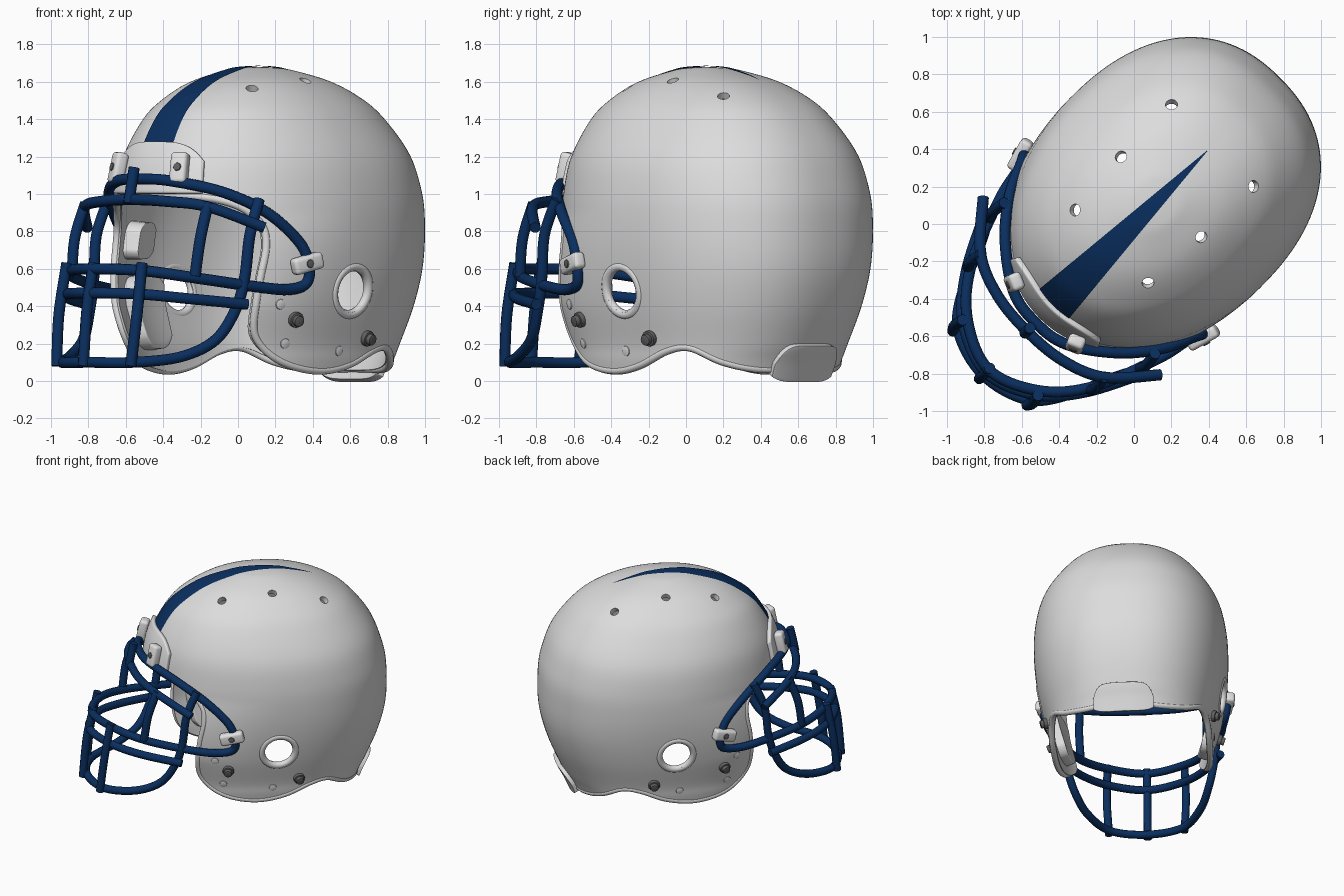
import bpy, bmesh, math
from mathutils import Vector, Matrix

if "Cube" in bpy.data.objects:
    bpy.data.objects.remove(bpy.data.objects["Cube"])

def material(name, r, g, b):
    m = bpy.data.materials.new(name)
    m.diffuse_color = (r, g, b, 1)
    m.use_nodes = True
    m.node_tree.nodes["Principled BSDF"].inputs["Base Color"].default_value = m.diffuse_color
    return m

SHELL = material("shell_grey", .72, .72, .72)
WHITE = material("fitting_white", .76, .76, .76)
BLUE = material("navy_blue", .003, .028, .115)
DARK = material("dark_metal", .12, .12, .12)

def spline(pts, n=8, cyclic=False):
    """Smooth curve through the given points."""
    k, out = len(pts), []
    get = (lambda i: pts[i % k]) if cyclic else (lambda i: pts[min(max(i, 0), k - 1)])
    for i in range(k if cyclic else k - 1):
        a, b, c, d = get(i - 1), get(i), get(i + 1), get(i + 2)
        for j in range(n):
            t = j / n
            out.append(tuple(.5 * (2*q + (r-p)*t + (2*p-5*q+4*r-s)*t*t + (3*q-p-3*r+s)*t**3)
                             for p, q, r, s in zip(a, b, c, d)))
    return out if cyclic else out + [tuple(pts[-1])]

# Shell sections: height, centre, front length, half width (helmet built facing -y, turned at the end)
ROWS = spline([(-.06, .19, .70, .57), (.1, .2, .765, .602), (.2, .21, .81, .617), (.4, .22, .89, .668),
               (.6, .23, .935, .703), (.8, .235, .94, .718), (1, .235, .92, .71), (1.2, .215, .855, .665),
               (1.4, .18, .71, .55), (1.51, .17, .58, .45), (1.6, .16, .41, .32),
               (1.66, .155, .2, .16), (1.675, .15, .1, .08), (1.68, .15, 0, 0)], 6)

def ring(z):
    for p, q in zip(ROWS, ROWS[1:]):
        if z <= q[0]:
            t = (z - p[0]) / max(q[0] - p[0], 1e-6)
            return [p[i] + (q[i] - p[i]) * t for i in (1, 2, 3)]
    return ROWS[-1][1:]

def shape(z, back):
    """Length factor and roundness exponent of the front or back half of a section."""
    if back:
        t = min(1, max(0, (z - 1.05) / .5))
        return .925 + .075 * t * t * (3 - 2 * t), 2.3
    return 1, 2 + .5 * min(1, max(0, (.9 - z) / .5))

def raw(a, z):
    c, l, w = ring(z)
    f, e = shape(z, math.cos(a) < 0)
    power = lambda x: math.copysign(abs(x) ** (2 / e), x)
    return Vector((w * power(math.sin(a)), c - l * f * power(math.cos(a)), z))

def point(a, z, off=0):
    """Point on the shell at angle a from the front, moved out along the normal."""
    n = (raw(a + .01, z) - raw(a - .01, z)).cross(raw(a, z + .01) - raw(a, z - .01)).normalized()
    return raw(a, z) + n * off, n

def angle(v, z):
    c, l, w = ring(z)
    f, e = shape(z, v > c)
    return math.acos(math.copysign(min(1, abs(c - v) / (l * f)) ** (e / 2), c - v))

def crown(u, v, grow=1.0):
    """Point on the upper shell above (u, v)."""
    lo, hi = .9, 1.68
    for _ in range(30):
        z = (lo + hi) / 2
        c, l, w = ring(z)
        f, e = shape(z, v > c)
        inside = l > 1e-4 and abs(u / w)**e + abs((v - c) / (l * f))**e < 1
        lo, hi = (z, hi) if inside else (lo, z)
    o = Vector((0, .2, .8))
    return o + (Vector((u, v, lo)) - o) * grow

def finish(o, mat, name):
    """Apply modifiers, colour and smooth."""
    bpy.context.view_layer.update()
    me = bpy.data.meshes.new_from_object(o.evaluated_get(bpy.context.evaluated_depsgraph_get()))
    me.transform(o.matrix_world)
    bpy.data.objects.remove(o)
    o = bpy.data.objects.new(name, me)
    bpy.context.collection.objects.link(o)
    me.materials.clear()
    me.materials.append(mat)
    bpy.ops.object.select_all(action='DESELECT')
    o.select_set(True)
    bpy.context.view_layer.objects.active = o
    bpy.ops.object.shade_smooth_by_angle(angle=math.radians(40))

def mesh(name, verts, faces):
    me = bpy.data.meshes.new(name)
    me.from_pydata(verts, [], faces)
    bm = bmesh.new()
    bm.from_mesh(me)
    bmesh.ops.remove_doubles(bm, verts=bm.verts, dist=1e-5)
    bmesh.ops.recalc_face_normals(bm, faces=bm.faces)
    bm.to_mesh(me)
    o = bpy.data.objects.new(name, me)
    bpy.context.collection.objects.link(o)
    return o

def grid(name, rows):
    n = len(rows[0])
    return mesh(name, [p for r in rows for p in r],
                [(i*n+j, i*n+j+1, i*n+n+j+1, i*n+n+j) for i in range(len(rows)-1) for j in range(n-1)])

def tube(name, pts, r, mat, cyclic=False):
    cu = bpy.data.curves.new(name, 'CURVE')
    cu.dimensions, cu.bevel_depth, cu.bevel_resolution, cu.use_fill_caps = '3D', r, 3, True
    s = cu.splines.new('POLY')
    s.points.add(len(pts) - 1)
    for q, p in zip(s.points, pts):
        q.co = (*p, 1)
    s.use_cyclic_u = cyclic
    o = bpy.data.objects.new(name, cu)
    bpy.context.collection.objects.link(o)
    finish(o, mat, name)

def flip(pts):
    return [(-p[0], p[1], p[2]) for p in pts]

def plate(name, a0, a1, zlo, zhi, off, thick, mat, bevel=.012):
    """Curved plate that follows the shell; positive thickness grows outward."""
    n, m, v, f = 25, 13 * 25, [], []
    for d in (off, off + thick):
        for j in range(13):
            for i in range(n):
                s = i / 12 - 1
                v.append(point(a0 + (a1 - a0) * i / 24, zlo(s) + (zhi(s) - zlo(s)) * j / 12, d)[0])
    for i in range(12):
        for j in range(24):
            q = (i*n+j, i*n+j+1, i*n+n+j+1, i*n+n+j)
            f += [q, tuple(x + m for x in q)]
    edge = [*range(n), *[i*n+n-1 for i in range(1, 13)], *[12*n+j for j in range(23, -1, -1)],
            *[i*n for i in range(11, 0, -1)]]
    f += [(p, q, q + m, p + m) for p, q in zip(edge, edge[1:] + edge[:1])]
    o = mesh(name, v, f)
    b = o.modifiers.new("round", 'BEVEL')
    b.width, b.segments, b.angle_limit = bevel, 3, math.radians(50)
    finish(o, mat, name)

def frame(a, z, off, twist=0):
    p, n = point(a, z, off)
    x = Vector((0, 0, 1)).cross(n).normalized()
    m = Matrix((x, n.cross(x), n)).transposed().to_4x4()
    return Matrix.Translation(p) @ m @ Matrix.Rotation(twist, 4, 'Z')

def cylinder(name, mtx, r, h, mat):
    bpy.ops.mesh.primitive_cylinder_add(vertices=28, radius=r, depth=h)
    o = bpy.context.object
    o.matrix_world = mtx
    b = o.modifiers.new("round", 'BEVEL')
    b.width, b.segments = .006, 2
    finish(o, mat, name)

def clip(name, a, z, off, size, twist):
    bpy.ops.mesh.primitive_cube_add(size=1)
    o = bpy.context.object
    o.data.transform(frame(a, z, off, twist) @ Matrix.Diagonal((*size, 1)))
    b = o.modifiers.new("round", 'BEVEL')
    b.width, b.segments = .022, 4
    finish(o, WHITE, name)
    cylinder(name + "_bolt", frame(a, z, off + size[2] / 2, twist), .022, .015, DARK)

# Shell, cut by the side profile, the ear holes and the vents
SEG = 128
shell = grid("shell", [[raw(2 * math.pi * i / SEG, z) for i in range(SEG + 1)] for z, *_ in ROWS])
sol = shell.modifiers.new("wall", 'SOLIDIFY')
sol.thickness, sol.offset = .04, -1
EDGE = spline([(.9, .06), (.83, .06), (.72, .1), (.58, .175), (.44, .16), (.25, .085), (.06, .053), (-.13, .075),
               (-.27, .135), (-.37, .24), (-.4, .38), (-.39, .55), (-.36, .72), (-.37, .83), (-.44, .92),
               (-.55, .975), (-.69, 1.0)], 8)
prof = [(1.6, .06)] + EDGE + [(-1.6, 1.0), (-1.6, -.5), (1.6, -.5)]
k = len(prof)
cutters = [mesh("opening_cutter", [(x, v, z) for x in (-1.5, 1.5) for v, z in prof],
                [tuple(range(k)), tuple(range(k, 2*k))] + [(i, (i+1) % k, (i+1) % k + k, i + k) for i in range(k)])]
bpy.ops.mesh.primitive_cylinder_add(vertices=48, radius=.113, depth=3, location=(0, .19, .48),
                                    rotation=(0, math.pi/2, 0))
cutters.append(bpy.context.object)
for s in (-1, 1):
    for u, v in ((.31, .594), (.304, .205), (.276, -.17)):
        # vents follow the shell normal
        d = Vector((s * u * 1.1, (v - .17) * .9, .75))
        bpy.ops.mesh.primitive_cylinder_add(vertices=24, radius=.032, depth=.3, location=crown(s * u, v))
        c = bpy.context.object
        c.rotation_euler = d.to_track_quat('Z', 'Y').to_euler()
        cutters.append(c)
for c in cutters:
    c.hide_render = True
    b = shell.modifiers.new("cut", 'BOOLEAN')
    b.operation, b.object, b.solver = 'DIFFERENCE', c, 'EXACT'
finish(shell, SHELL, "shell")
for c in cutters:
    bpy.data.objects.remove(c)

# Rolled rim and raised ear rings
side = [tuple(point(angle(v, z), z, -.015)[0]) for v, z in EDGE]
tube("shell_rim", side + flip(side[::-1]), .022, SHELL, True)
ear = []
for i in range(48):
    t = math.tau * i / 48
    v, z = .19 + .13 * math.cos(t), .48 + .13 * math.sin(t)
    ear.append(tuple(point(angle(v, z), z, -.018)[0]))
tube("ear_ring_right", ear, .026, SHELL, True)
tube("ear_ring_left", flip(ear), .026, SHELL, True)

# Tapered stripe over the crown
stripe = [[crown(.112 * (1 - i / 60) * j / 4, -.61 + 1.18 * i / 60, 1.007) for j in range(-4, 5)]
          for i in range(60)]
finish(grid("crown_stripe", stripe), BLUE, "crown_stripe")

# Brow plate, nape bumper and inner pads
flat = lambda h: lambda s: h
plate("brow_plate", -.47, .47, flat(1.0), lambda s: 1.17 + .1 * (1 - s**4), -.005, .035, WHITE)
plate("nape_bumper", math.pi - .32, math.pi + .32, lambda s: .005 + .03 * s**4,
      lambda s: .1 + .1 * (1 - s**6), -.015, .045, SHELL, .018)
plate("brow_pad", -.7, .7, flat(1.0), flat(1.18), -.035, -.07, WHITE, .025)
for s, n in ((1, "right"), (-1, "left")):
    plate("jaw_pad_" + n, s * 1.02, s * 1.4, lambda t: .16 + .06 * t**4, lambda t: .56 - .06 * t**4,
          -.035, -.07, SHELL, .03)
    plate("temple_pad_" + n, s * .98, s * 1.24, lambda t: .65 + .05 * t**4, lambda t: .86 - .05 * t**4,
          -.035, -.09, WHITE, .04)

# Face guard bars
R = .03
loop = [(0, -.745, 1.08), (.2, -.71, 1.07), (.43, -.545, 1.01), (.58, -.36, .9), (.655, -.2, .75),
        (.68, -.145, .63), (.67, -.15, .525), (.64, -.25, .49), (.6, -.42, .5), (.46, -.77, .55),
        (.27, -.99, .59), (0, -1.1, .6)]
tube("guard_main_loop", spline(loop + flip(loop[1:-1][::-1]), 8, True), R, BLUE, True)
cross = {"guard_upper_bar": [(0, -.81, .97), (.25, -.785, .96), (.47, -.69, .93), (.67, -.47, .82)],
         "guard_lower_bar": [(0, -1.12, .47), (.27, -1.02, .465), (.45, -.82, .44), (.6, -.53, .41)],
         "guard_chin_bar": [(0, -1.14, .1), (.27, -1.06, .1), (.42, -.85, .13), (.5, -.67, .22), (.55, -.57, .38),
                            (.57, -.52, .55), (.58, -.49, .78), (.57, -.41, .97)]}
for name, h in cross.items():
    tube(name, spline(flip(h[:0:-1]) + h), R, BLUE)
tube("guard_centre_bar", spline([(0, -1.09, .63), (0, -1.14, .4), (0, -1.17, .08)]), R, BLUE)
tube("guard_brow_link", spline([(0, -.785, 1.14), (0, -.805, 1.05), (0, -.825, .95)]), R, BLUE)
for name, h in {"guard_front_bar": [(.285, -1.01, .63), (.295, -1.06, .35), (.28, -1.09, .08)],
                "guard_cheek_bar": [(.465, -.69, .95), (.475, -.76, .76), (.465, -.79, .56)]}.items():
    tube(name + "_right", spline(h), R, BLUE)
    tube(name + "_left", spline(flip(h)), R, BLUE)

# Clips, strap snaps and rivets on both sides
for s, n in ((1, "right"), (-1, "left")):
    clip("brow_clip_" + n, s * .31, 1.125, .06, (.095, .17, .07), 0)
    clip("side_clip_" + n, s * angle(-.16, .63), .63, .03, (.18, .09, .07), s * .25)
    for i, (v, z) in enumerate(((-.18, .33), (.35, .23))):
        a = s * angle(v, z)
        cylinder(f"snap_base_{n}_{i}", frame(a, z, .01), .042, .03, DARK)
        cylinder(f"snap_stud_{n}_{i}", frame(a, z, .035), .03, .03, DARK)
    for i, (v, z) in enumerate(((-.28, .41), (-.21, .2), (.155, .16))):
        cylinder(f"rivet_{n}_{i}", frame(s * angle(v, z), z, -.001), .028, .014, SHELL)

# Turn the whole helmet to its resting direction
for o in bpy.context.scene.objects:
    o.data.transform(Matrix.Rotation(-math.pi / 4, 4, 'Z'))
